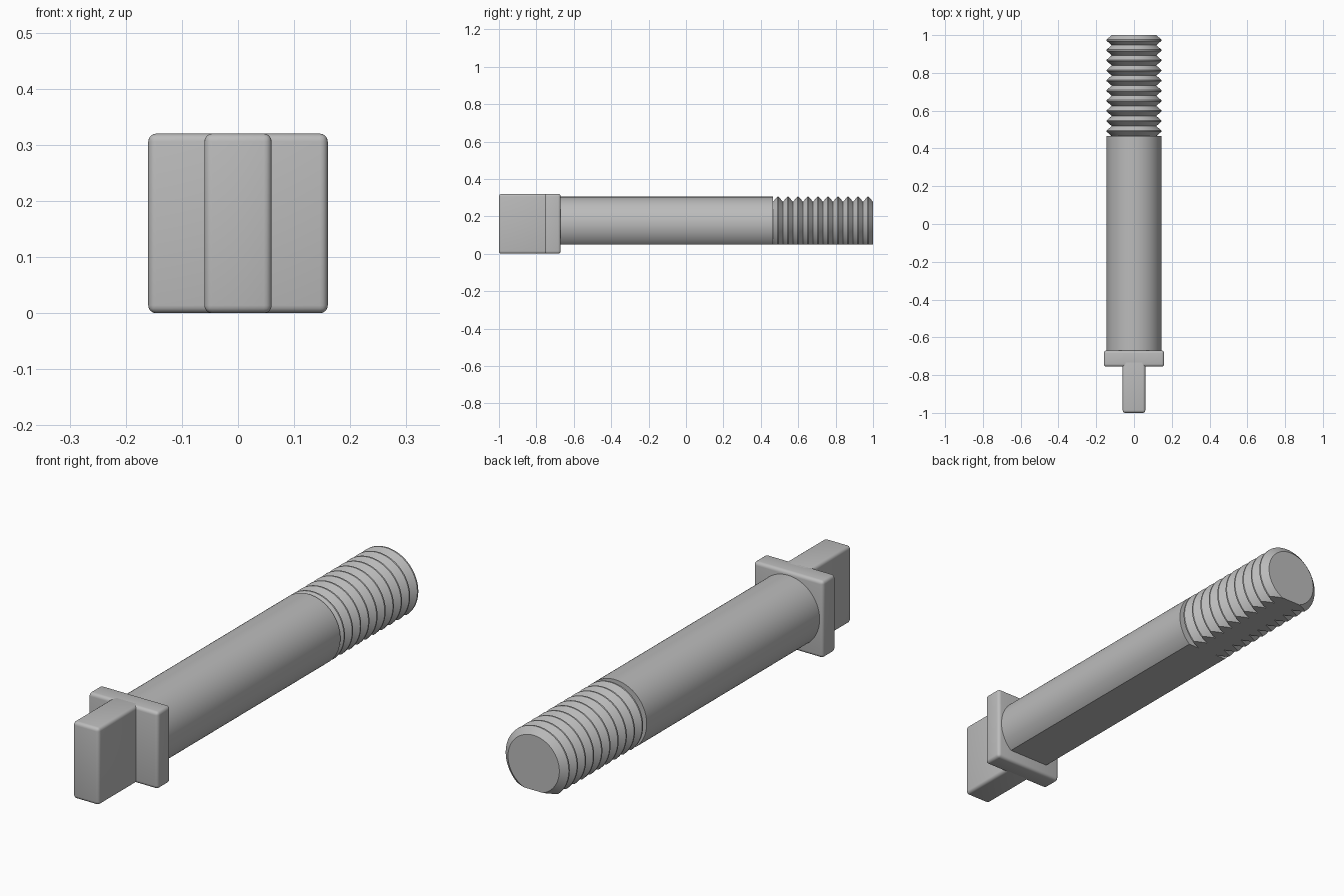
import bpy, bmesh, math

cube = bpy.data.objects.get("Cube")
if cube:
    bpy.data.objects.remove(cube, do_unlink=True)

steel = bpy.data.materials.new("grey_steel")
steel.use_nodes = True
GREY = (0.5, 0.5, 0.5, 1)
steel.diffuse_color = GREY
steel.node_tree.nodes["Principled BSDF"].inputs["Base Color"].default_value = GREY

AXIS_Z, RADIUS, ROOT, FLAT_Z = 0.16, 0.145, 0.118, 0.05
SHANK_START, THREAD_START, TIP = -0.675, 0.465, 1.0
TURNS, SEGMENTS = 10, 96


def finish(name, bm, angle=30):
    bmesh.ops.recalc_face_normals(bm, faces=bm.faces)
    mesh = bpy.data.meshes.new(name)
    bm.to_mesh(mesh)
    bm.free()
    mesh.materials.append(steel)
    obj = bpy.data.objects.new(name, mesh)
    bpy.context.collection.objects.link(obj)
    bpy.ops.object.select_all(action="DESELECT")
    obj.select_set(True)
    bpy.context.view_layer.objects.active = obj
    bpy.ops.object.shade_smooth_by_angle(angle=math.radians(angle))
    return obj


def rounded_block(name, half_width, y0, y1, height):
    """Block standing on the ground with softly rounded edges."""
    bm = bmesh.new()
    bmesh.ops.create_cube(bm, size=1)
    for v in bm.verts:
        v.co.x *= 2 * half_width
        v.co.y = y0 if v.co.y < 0 else y1
        v.co.z = 0 if v.co.z < 0 else height
    bmesh.ops.bevel(bm, geom=bm.edges[:], offset=0.014, segments=4,
                    profile=0.5, affect="EDGES")
    return finish(name, bm, 40)


def flattened_rod(name, profile):
    """Turn a (y, radius) profile about the bolt axis, then cut the flat underside."""
    bm = bmesh.new()
    rings = []
    for y, r in profile:
        angles = [2 * math.pi * i / SEGMENTS for i in range(SEGMENTS)]
        rings.append([bm.verts.new((r * math.sin(a), y, AXIS_Z + r * math.cos(a)))
                      for a in angles])
    for a, b in zip(rings, rings[1:]):
        for i in range(SEGMENTS):
            j = (i + 1) % SEGMENTS
            bm.faces.new((a[i], a[j], b[j], b[i]))
    bm.faces.new(rings[0])
    bm.faces.new(rings[-1])
    bmesh.ops.bisect_plane(bm, geom=bm.verts[:] + bm.edges[:] + bm.faces[:],
                           plane_co=(0, 0, FLAT_Z), plane_no=(0, 0, -1),
                           clear_outer=True)
    bmesh.ops.holes_fill(bm, edges=[e for e in bm.edges if e.is_boundary])
    return finish(name, bm)


# Head: upright blade and square collar
rounded_block("head_blade", 0.06, -1.0, -0.72, 0.32)
rounded_block("head_collar", 0.16, -0.755, -0.67, 0.32)

# Plain shank
flattened_rod("shank", [(SHANK_START, RADIUS), (THREAD_START, RADIUS)])

# Threaded end: V-shaped ridges from the shank to the tip
pitch = (TIP - THREAD_START) / TURNS
thread = [(THREAD_START, ROOT)]
for i in range(TURNS):
    y = THREAD_START + i * pitch
    thread += [(y + 0.44 * pitch, RADIUS), (y + 0.56 * pitch, RADIUS), (y + pitch, ROOT)]
flattened_rod("thread", thread)
